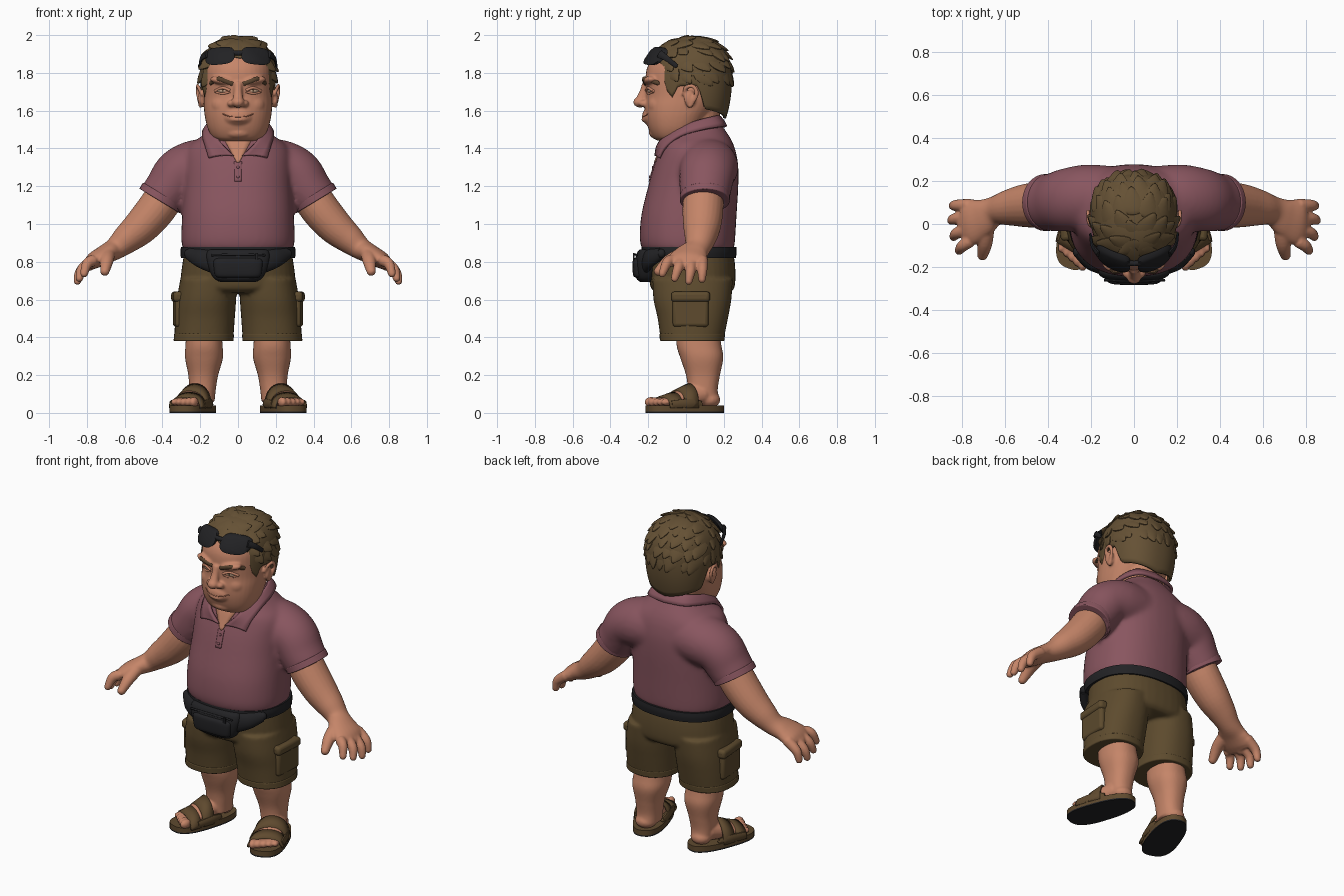
import bpy, bmesh, random
from math import sin, cos, asin, pi, radians, copysign
from mathutils import Vector, Matrix
from mathutils.bvhtree import BVHTree

random.seed(4)
cube = bpy.data.objects.get("Cube")
if cube:
    bpy.data.objects.remove(cube)


def material(name, *rgb):
    m = bpy.data.materials.new(name)
    m.use_nodes = True
    m.diffuse_color = (*rgb, 1)
    bsdf = next(n for n in m.node_tree.nodes if n.type == 'BSDF_PRINCIPLED')
    bsdf.inputs["Base Color"].default_value = (*rgb, 1)
    bsdf.inputs["Roughness"].default_value = .8
    return m


SKIN = material("skin", .56, .235, .14)
LIP = material("lip", .4, .145, .085)
SHIRT = material("mauve cloth", .25, .092, .115)
HAIR = material("brown hair", .13, .082, .035)
BROW = material("dark brow", .1, .056, .028)
SHORTS = material("olive cloth", .11, .07, .027)
SANDAL = material("sandal leather", .115, .068, .028)
BLACK = material("black", .016, .016, .018)
EYE = material("eye", .5, .34, .23)


# Helpers: splined lofts, tubes, balls and boxes collected in one bmesh
def spline(rows, k=5):
    rows = [Vector(r) for r in rows]
    out = []
    for i in range(len(rows) - 1):
        a, b, c, d = rows[max(i - 1, 0)], rows[i], rows[i + 1], rows[min(i + 2, len(rows) - 1)]
        for t in (j / k for j in range(k)):
            out.append(b + (c - a) * t / 2 + (a * 2 - b * 5 + c * 4 - d) * t * t / 2
                       + (b * 3 - a - c * 3 + d) * t ** 3 / 2)
    return out + [rows[-1]]


def oval(a, p=2.3):
    s, c = sin(a), cos(a)
    return copysign(abs(s) ** (2 / p), s), -copysign(abs(c) ** (2 / p), c)


def bridge(bm, rings, closed=True, caps=True):
    vs = [[bm.verts.new(p) for p in r] for r in rings]
    n = len(vs[0])
    for a, b in zip(vs, vs[1:]):
        for i in range(n if closed else n - 1):
            j = (i + 1) % n
            bm.faces.new((a[i], a[j], b[j], b[i]))
    if closed and caps:
        bm.faces.new(vs[0])
        bm.faces.new(vs[-1])


def loft(bm, rows, n=40, k=5, p=2.3):
    # row: height, centre x, half width, front y, back y
    rings = []
    for z, cx, rx, yf, yb in spline(rows, k):
        pts = [oval(2 * pi * i / n, p) for i in range(n)]
        rings.append([(cx + rx * u, (yf + yb) / 2 + (yb - yf) / 2 * v, z) for u, v in pts])
    bridge(bm, rings)


def ball(bm, c, r, m=Matrix(), turn=0, axis='Z'):
    mat = m @ Matrix.Translation(c) @ Matrix.Rotation(radians(turn), 4, axis) @ Matrix.Diagonal((*r, 1))
    bmesh.ops.create_uvsphere(bm, u_segments=20, v_segments=12, radius=1, matrix=mat)


def tube(bm, rows, ref=(0, 1, 0), n=16, tip=True, m=Matrix(), k=5):
    # row: x, y, z, radius along ref, radius across
    rows = spline(rows, k)
    pts = [Vector(r[:3]) for r in rows]
    rings = []
    for i, r in enumerate(rows):
        t = (pts[min(i + 1, len(pts) - 1)] - pts[max(i - 1, 0)]).normalized()
        u = Vector(ref)
        u = (u - t * t.dot(u)).normalized()
        w = t.cross(u)
        rings.append([m @ (pts[i] + u * r[3] * cos(a) + w * r[4] * sin(a))
                      for a in (2 * pi * j / n for j in range(n))])
    bridge(bm, rings)
    if tip:
        ball(bm, pts[-1], [min(rows[-1][3:])] * 3, m)


def box(bm, c, size, rz=0):
    rot = Matrix.Rotation(radians(rz), 4, 'Z')
    bmesh.ops.create_cube(bm, size=1, matrix=Matrix.Translation(c) @ rot @ Matrix.Diagonal((*size, 1)))


def finish(name, bm, mat, mirror=False, voxel=0, solid=0, bevel=0, smooth=4):
    bmesh.ops.recalc_face_normals(bm, faces=bm.faces)
    me = bpy.data.meshes.new(name)
    bm.to_mesh(me)
    bm.free()
    me.materials.append(mat)
    me.shade_smooth()
    me.set_sharp_from_angle(angle=radians(45))
    ob = bpy.data.objects.new(name, me)
    bpy.context.collection.objects.link(ob)
    if mirror:
        ob.modifiers.new("mirror", 'MIRROR')
    if solid:
        s = ob.modifiers.new("thickness", 'SOLIDIFY')
        s.thickness, s.offset = solid, 0
    if bevel:
        b = ob.modifiers.new("bevel", 'BEVEL')
        b.width, b.segments = bevel, 3
    if voxel:
        r = ob.modifiers.new("fuse", 'REMESH')
        r.mode, r.voxel_size, r.use_smooth_shade = 'VOXEL', voxel, True
        s = ob.modifiers.new("soften", 'SMOOTH')
        s.factor, s.iterations = .5, smooth
    return ob


def surface(ob):
    bpy.context.view_layer.update()
    tree = BVHTree.FromObject(ob, bpy.context.evaluated_depsgraph_get())
    return lambda x, z: tree.ray_cast(Vector((x, -2, z)), Vector((0, 1, 0)))[0].y


def patch(name, mat, face, z0, z1, w0, w1, lift):
    # Thin plate that follows the surface behind it
    bm = bmesh.new()
    bridge(bm, [[(x * (w0 + (w1 - w0) * t), face(x * (w0 + (w1 - w0) * t), z0 + (z1 - z0) * t) - lift,
                  z0 + (z1 - z0) * t) for x in (-1, -.5, 0, .5, 1)]
                for t in (i / 8 for i in range(9))], closed=False)
    finish(name, bm, mat, solid=.008)


# Shirt with sleeves
bm = bmesh.new()
loft(bm, [(.86, 0, .292, -.23, .254), (.92, 0, .3, -.245, .26), (1.05, 0, .296, -.236, .268),
          (1.2, 0, .287, -.2, .277), (1.3, 0, .285, -.172, .277), (1.37, 0, .28, -.147, .267),
          (1.42, 0, .255, -.13, .252), (1.46, 0, .2, -.11, .232), (1.5, 0, .15, -.08, .205),
          (1.53, 0, .125, -.045, .185)])
cuffs = bmesh.new()
for s in (1, -1):
    tube(bm, [(s * .1, .12, 1.305, .15, .147), (s * .22, .12, 1.3, .157, .146), (s * .31, .112, 1.265, .148, .136),
              (s * .365, .103, 1.19, .138, .127), (s * .413, .1, 1.125, .13, .122)], n=32, tip=False)
    tube(cuffs, [(s * .395, .1, 1.155, .132, .125), (s * .415, .1, 1.122, .133, .126)], n=32, tip=False)
shirt = finish("shirt", bm, SHIRT, voxel=.013, smooth=9)
finish("sleeve_cuffs", cuffs, SHIRT, bevel=.005)
chest = surface(shirt)
patch("open_neck_skin", SKIN, chest, 1.325, 1.45, .006, .075, .003)
patch("shirt_placket", SHIRT, chest, 1.225, 1.33, .018, .02, .001)
bm = bmesh.new()
for z in (1.25, 1.3):
    ball(bm, (0, chest(0, z) - .005, z), (.008, .005, .008))
finish("shirt_buttons", bm, SHIRT)

# Collar
bm = bmesh.new()
top = spline([(.02, -.16, 1.36), (.09, -.14, 1.43), (.135, -.05, 1.5), (.145, .05, 1.54),
              (.105, .145, 1.565), (0, .172, 1.57)])
low = spline([(.155, -.143, 1.35), (.17, -.11, 1.405), (.185, -.03, 1.465), (.175, .09, 1.5),
              (.12, .187, 1.515), (0, .212, 1.515)])
bridge(bm, [[a.lerp(b, t) + Vector((0, 0, .03 * t * (1 - t))) for t in (0, .25, .5, .75, 1)]
            for a, b in zip(top, low)], closed=False)
finish("collar", bm, SHIRT, mirror=True, solid=.016)

# Arms and hands
bm = bmesh.new()
tube(bm, [(.34, .095, 1.22, .1, .1), (.425, .09, 1.09, .108, .103), (.51, .085, .99, .1, .095),
          (.59, .075, .92, .082, .078), (.65, .06, .87, .068, .06), (.705, .03, .84, .09, .05),
          (.76, .01, .808, .108, .045), (.79, .005, .785, .103, .034)], n=24)
for i, (x, y, z) in enumerate([(.81, -.125, .73), (.835, -.06, .705), (.845, .015, .69), (.838, .085, .7)]):
    base = -.08 + .056 * i
    tube(bm, [(.765, base, .808, .03, .032), (x - .012, (base + y) / 2, z + .06, .027, .028),
              (x + .005, y, z + .007, .02, .021)])
tube(bm, [(.69, -.01, .845, .042, .038), (.695, -.09, .805, .036, .033), (.705, -.145, .75, .025, .025)], ref=(1, 0, 0))
finish("arms", bm, SKIN, mirror=True, voxel=.007, smooth=3)

# Shorts
bm = bmesh.new()
loft(bm, [(.87, 0, .28, -.2, .245), (.8, 0, .293, -.2, .258), (.72, 0, .303, -.195, .262),
          (.66, 0, .305, -.185, .255), (.635, 0, .27, -.15, .23)])
hems = bmesh.new()
for s in (1, -1):
    loft(bm, [(.71, s * .155, .15, -.178, .248), (.6, s * .167, .157, -.172, .24), (.5, s * .175, .158, -.15, .222),
              (.39, s * .181, .156, -.135, .2)])
    loft(hems, [(.42, s * .18, .158, -.141, .207), (.38, s * .182, .159, -.138, .203)])
finish("shorts", bm, SHORTS, voxel=.01)
finish("shorts_hems", hems, SHORTS, bevel=.006)

# Cargo pockets
bm = bmesh.new()
box(bm, (.312, .025, .54), (.055, .19, .17), rz=-4)
box(bm, (.318, .025, .615), (.06, .205, .055), rz=-4)
finish("cargo_pockets", bm, SHORTS, mirror=True, bevel=.018)

# Belt and waist pack
bm = bmesh.new()
loft(bm, [(.82, 0, .302, -.225, .264), (.85, 0, .305, -.235, .268), (.878, 0, .302, -.235, .266)])
finish("belt", bm, BLACK)
bm = bmesh.new()
loft(bm, [(.692, 0, .09, -.24, -.17), (.71, 0, .125, -.262, -.16), (.75, 0, .15, -.27, -.15),
          (.81, 0, .168, -.27, -.15), (.85, 0, .165, -.258, -.16), (.865, 0, .15, -.245, -.17)], p=2.8)
loft(bm, [(.715, 0, .1, -.262, -.2), (.73, 0, .122, -.28, -.2), (.8, 0, .13, -.283, -.2), (.82, 0, .115, -.27, -.2)], p=4)
for s in (1, -1):
    tube(bm, [(s * .13, -.21, .8, .03, .06), (s * .2, -.185, .82, .03, .05), (s * .26, -.13, .843, .025, .032)])
finish("waist_pack", bm, BLACK)
bm = bmesh.new()
tube(bm, [(-.14, -.262, .835, .006, .006), (0, -.268, .838, .006, .006), (.14, -.262, .835, .006, .006)], n=8)
box(bm, (.1, -.276, .828), (.014, .008, .035))
finish("pack_zip", bm, BLACK)

# Legs and feet
foot = Matrix.Translation((.235, -.006, 0)) @ Matrix.Rotation(radians(19), 4, 'Z')
bm = bmesh.new()
loft(bm, [(.46, .18, .09, -.05, .17), (.36, .18, .098, -.05, .187), (.29, .18, .1, -.03, .197),
          (.2, .184, .079, .0, .18), (.12, .188, .07, .01, .168), (.06, .188, .064, .01, .178)])
ball(bm, (0, .135, .07), (.063, .06, .045), foot)
tube(bm, [(0, .1, .1, .064, .06), (0, .02, .085, .07, .055), (0, -.08, .065, .082, .036), (0, -.13, .055, .082, .024)],
     ref=(1, 0, 0), m=foot)
for i in range(5):
    r = .028 - .0025 * i
    ball(bm, (-.06 + .031 * i, -.168 + .009 * i, .057), (r * .8, r * 1.3, r), foot)
finish("legs_and_feet", bm, SKIN, mirror=True, voxel=.008, smooth=2)


# Sandals: sole, tread and two straps
def sole(name, mat, z0, z1):
    bm = bmesh.new()
    bridge(bm, [[foot @ Vector((.096 * oval(a, 2.6)[0] * (1 + .1 * cos(a)), .213 * oval(a, 2.6)[1], z))
                 for a in (2 * pi * i / 48 for i in range(48))] for z in (z0, z1)])
    finish(name, bm, mat, mirror=True)


sole("sandal_treads", BLACK, 0, .008)
sole("sandal_soles", SANDAL, .008, .038)
bm = bmesh.new()
for y, h, w, lean in ((-.1, .068, .034, .012), (-.012, .108, .037, .018)):
    bridge(bm, [[foot @ Vector((.093 * cos(b), y + w * e + .02 * cos(b), .025 + (h + lean * e) * sin(b) ** .75))
                 for b in (pi * i / 20 for i in range(21))] for e in (-1, 0, 1)], closed=False)
for x in (-.09, .09):
    tube(bm, [(x, -.1, .045, .006, .016), (x, .0, .05, .006, .02), (x * .85, .06, .045, .006, .014)],
         ref=(1, 0, 0), m=foot, n=10)
finish("sandal_straps", bm, SANDAL, mirror=True, solid=.013)

# Head with nose, brow ridge, cheeks, ears and neck
bm = bmesh.new()
loft(bm, [(1.44, 0, .09, -.145, -.02), (1.455, 0, .13, -.172, .03), (1.5, 0, .158, -.197, .08),
          (1.56, 0, .174, -.213, .12), (1.62, 0, .181, -.218, .16), (1.68, 0, .182, -.212, .19),
          (1.76, 0, .181, -.215, .19), (1.83, 0, .178, -.205, .19), (1.89, 0, .157, -.165, .18), (1.94, 0, .1, -.09, .14)])
tube(bm, [(0, .06, 1.42, .12, .12), (0, .06, 1.62, .12, .12)], n=24)
tube(bm, [(0, -.21, 1.75, .024, .02), (0, -.224, 1.7, .022, .022), (0, -.243, 1.645, .032, .03)], ref=(1, 0, 0))
ball(bm, (0, -.246, 1.645), (.034, .034, .028))
ball(bm, (0, -.178, 1.57), (.085, .055, .055))
ball(bm, (0, -.22, 1.552), (.045, .017, .011))
ball(bm, (0, -.155, 1.485), (.075, .042, .035))
for s in (1, -1):
    ball(bm, (s * .035, -.223, 1.638), (.022, .028, .019))
    ball(bm, (s * .075, -.185, 1.758), (.075, .043, .024), turn=s * -8, axis='Y')
    ball(bm, (s * .085, -.155, 1.63), (.06, .046, .055), turn=s * 20)
    ball(bm, (s * .192, .02, 1.665), (.018, .032, .045), turn=s * 20)
    tube(bm, [(s * .19, -.012, 1.68, .009, .011), (s * .208, .0, 1.722, .01, .012), (s * .214, .04, 1.728, .01, .012),
              (s * .212, .056, 1.685, .01, .012), (s * .198, .02, 1.622, .01, .013)], ref=(1, 0, 0))
head = finish("head", bm, SKIN, voxel=.0065, smooth=7)
face = surface(head)

# Eyes, lids, brows and mouth
eyes, iris, lids, brows, mouth = (bmesh.new() for _ in range(5))


def on_face(bm, pts, lift, r1, r2):
    tube(bm, [(x, face(x, z) - lift, z, r1, r2) for x, z in pts], ref=(0, 0, 1), n=10, k=4)


for s in (1, -1):
    y = face(s * .08, 1.707)
    ball(eyes, (s * .08, y + .006, 1.706), (.03, .009, .011), turn=s * 15)
    ball(iris, (s * .078, y, 1.707), (.008, .004, .008))
    on_face(lids, [(s * .042, 1.706), (s * .08, 1.721), (s * .12, 1.704)], -.001, .008, .009)
    on_face(lids, [(s * .042, 1.7), (s * .08, 1.69), (s * .12, 1.7)], -.002, .006, .006)
    on_face(brows, [(s * .028, 1.742), (s * .07, 1.757), (s * .105, 1.768), (s * .145, 1.745)], -.003, .012, .008)
on_face(mouth, [(-.08, 1.582), (-.045, 1.57), (0, 1.567), (.045, 1.57), (.08, 1.582)], -.002, .003, .004)
finish("eyes", eyes, EYE)
finish("irises", iris, BROW)
finish("eyelids", lids, SKIN)
finish("eyebrows", brows, BROW)
finish("mouth_line", mouth, LIP)

# Hair cap with a shaped hairline
HAIRLINE = [(0, 1.88), (35, 1.87), (48, 1.83), (55, 1.71), (64, 1.67), (72, 1.73), (95, 1.73), (106, 1.61), (180, 1.56)]


def hairline(deg):
    for (a, z), (b, w) in zip(HAIRLINE, HAIRLINE[1:]):
        if deg <= b:
            return z + (w - z) * (deg - a) / (b - a)


def hair_point(deg, phi):
    u, v = oval(radians(deg))
    f = max(1 - sin(phi) ** 2.5, 0) ** .4 if phi > 0 else 1 - .2 * phi * phi
    return Vector((.192 * f * u, .04 + (.23 if v < 0 else .195) * f * v, 1.76 + .224 * (sin(phi) if phi > 0 else phi)))


bm = bmesh.new()
columns = []
for i in range(96):
    deg = -180 + i * 3.75
    h = (hairline(abs(deg)) - 1.76) / .224
    low = asin(h) if h > 0 else h
    columns.append([hair_point(deg, low + (pi / 2 - low) * j / 20) for j in range(21)])
bridge(bm, [list(r) for r in zip(*columns)], caps=False)
bmesh.ops.remove_doubles(bm, verts=bm.verts, dist=.0005)
finish("hair_cap", bm, HAIR, solid=.016)

# Layered hair tufts swept back and down
bm = bmesh.new()
for row in range(5):
    phi = radians(8 + 17 * row)
    count = int(16 * cos(phi)) + 3
    for i in range(count):
        deg = (360 * (i + .5 * (row % 2)) / count + random.uniform(-7, 7)) % 360 - 180
        p = hair_point(deg, phi + random.uniform(-.06, .06))
        if p.z < hairline(abs(deg)) + .03:
            continue
        n = (p - Vector((0, .04, 1.76))).normalized()
        flow = Vector((random.uniform(-.3, .3), .8, -1))
        flow = (flow - n * n.dot(flow)).normalized()
        flow = (flow + n * .1).normalized()
        side = flow.cross(n).normalized()
        m = Matrix((side, side.cross(flow), flow)).transposed()
        size = random.uniform(.85, 1.15)
        for v in bmesh.ops.create_uvsphere(bm, u_segments=10, v_segments=8, radius=1)["verts"]:
            x, y, z = v.co
            v.co = p + m @ Vector((x * .042 * (1 - .5 * z), y * .011, z * .062)) * size
finish("hair_tufts", bm, HAIR)

# Sunglasses wrapped around the forehead
bm = bmesh.new()


def wrap(x, z, depth=0):
    return Vector((x, -.225 + 2.5 * x * x + .7 * (z - 1.86) + depth, z))


for s in (1, -1):
    rings = []
    for size, depth in ((.8, -.008), (1, 0), (1, .022), (.8, .028)):
        outline = [oval(2 * pi * i / 32, 3) for i in range(32)]
        rings.append([wrap(s * (.096 + .078 * size * u), 1.89 + .046 * size * v - .008 * u, depth) for u, v in outline])
    bridge(bm, rings)
    tube(bm, [(s * .165, -.14, 1.9, .012, .022), (s * .194, -.1, 1.875, .008, .016), (s * .203, -.05, 1.835, .006, .012)],
         ref=(1, 0, 0), n=10)
tube(bm, [(*wrap(x, 1.905, .01), .014, .013) for x in (-.04, 0, .04)], ref=(0, 0, 1), n=10)
finish("sunglasses", bm, BLACK)
